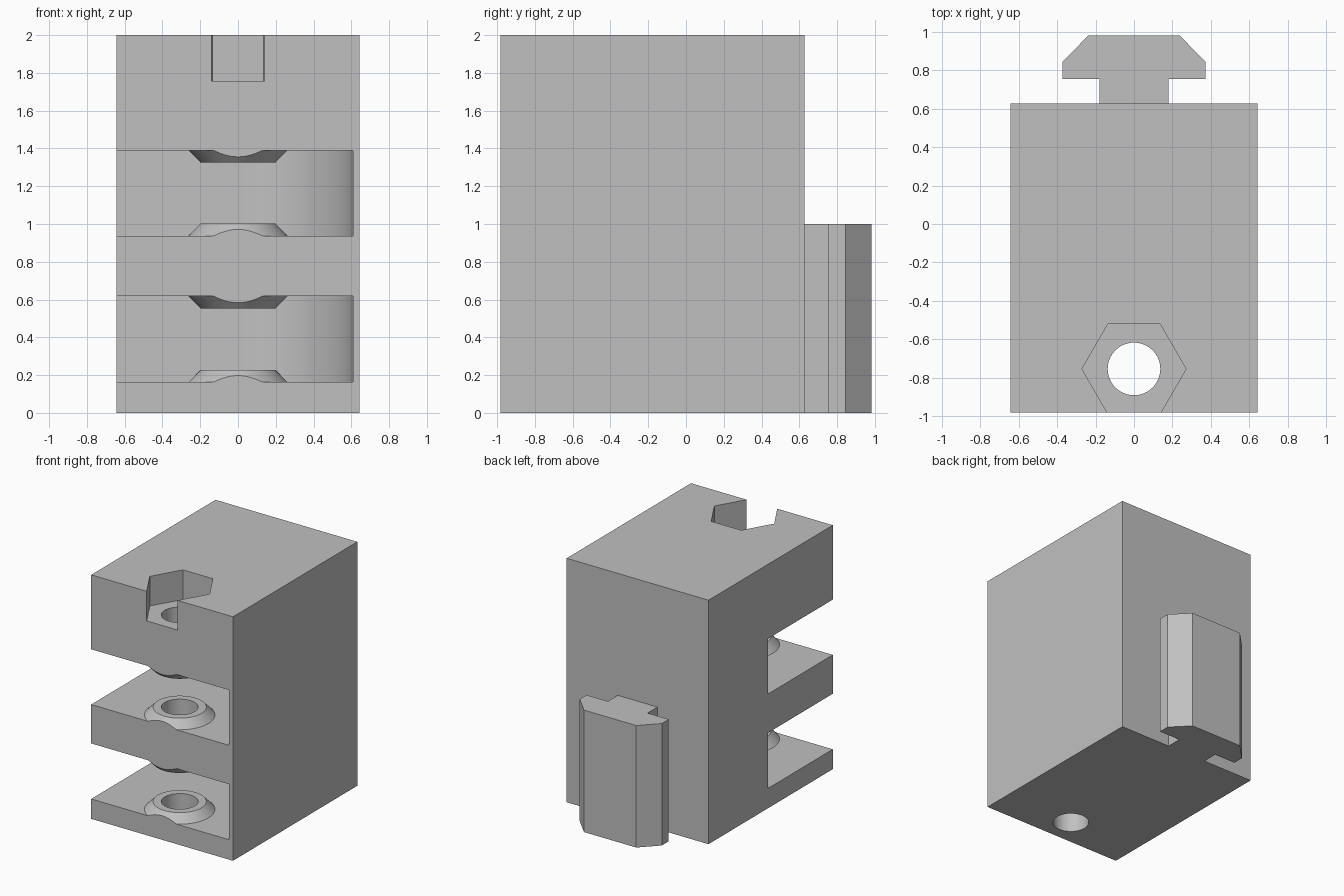
import bpy, bmesh
from math import radians, sin, cos, pi

cube = bpy.data.objects.get("Cube")
if cube:
    bpy.data.objects.remove(cube, do_unlink=True)

grey = bpy.data.materials.new("plain grey")
grey.use_nodes = True
color = (0.53, 0.53, 0.53, 1)
grey.diffuse_color = color
grey.node_tree.nodes["Principled BSDF"].inputs["Base Color"].default_value = color

WIDE, FRONT, BACK = 0.643, -0.983, 0.627
PIVOT = -0.755            # y of the bolt axis


def loft(name, lower, upper, z0, z1):
    """Solid between two outlines with the same number of points."""
    bm = bmesh.new()
    low = [bm.verts.new((x, y, z0)) for x, y in lower]
    top = [bm.verts.new((x, y, z1)) for x, y in upper]
    bm.faces.new(low)
    bm.faces.new(top)
    n = len(low)
    for i in range(n):
        j = (i + 1) % n
        bm.faces.new((low[i], low[j], top[j], top[i]))
    bmesh.ops.recalc_face_normals(bm, faces=bm.faces)
    mesh = bpy.data.meshes.new(name)
    bm.to_mesh(mesh)
    bm.free()
    mesh.materials.append(grey)
    obj = bpy.data.objects.new(name, mesh)
    bpy.context.collection.objects.link(obj)
    return obj


def prism(name, outline, z0, z1):
    return loft(name, outline, outline, z0, z1)


def ring(radius, sides, start=0.0, sweep=2 * pi):
    return [(radius * cos(start + sweep * i / sides),
             PIVOT + radius * sin(start + sweep * i / sides)) for i in range(sides)]


def combine(target, tool, operation):
    """Apply a boolean, then discard the tool."""
    bpy.context.view_layer.objects.active = target
    mod = target.modifiers.new("combine", 'BOOLEAN')
    mod.operation, mod.solver, mod.object = operation, 'EXACT', tool
    bpy.ops.object.modifier_apply(modifier=mod.name)
    bpy.data.objects.remove(tool, do_unlink=True)


# Main block
block = prism("hinge_block", [(-WIDE, FRONT), (WIDE, FRONT), (WIDE, BACK), (-WIDE, BACK)], 0, 2)

# T-shaped mounting rail on the back
half = [(0.18, BACK - 0.1), (0.18, 0.755), (0.372, 0.755), (0.372, 0.845), (0.237, 0.983)]
rail = prism("mounting_rail", half + [(-x, y) for x, y in reversed(half)], 0, 1)
combine(block, rail, 'UNION')

# Hinge slots, rounded at the closed side, with conical bosses above and below
R = 0.608
BOSS = 0.065
slot_outline = [(-1, -1.3), (R, -1.3)] + ring(R, 32, 0, pi / 2) + [(0, PIVOT + R), (-1, PIVOT + R)]
for z0, z1 in ((0.163, 0.618), (0.937, 1.39)):
    slot = prism("slot_cutter", slot_outline, z0, z1)
    wide, narrow = ring(0.262, 64), ring(0.198, 64)
    combine(slot, loft("lower_boss", wide, narrow, z0, z0 + BOSS), 'DIFFERENCE')
    combine(slot, loft("upper_boss", narrow, wide, z1 - BOSS, z1), 'DIFFERENCE')
    combine(block, slot, 'DIFFERENCE')

# Bolt hole and hexagonal nut pocket
combine(block, prism("bolt_hole", ring(0.137, 64), -0.2, 2.2), 'DIFFERENCE')
combine(block, prism("nut_pocket", ring(0.271, 6), 1.757, 2.2), 'DIFFERENCE')

# Smooth curved walls, sharp edges elsewhere
bpy.ops.object.select_all(action='DESELECT')
block.select_set(True)
bpy.context.view_layer.objects.active = block
bpy.ops.object.shade_smooth_by_angle(angle=radians(25))
